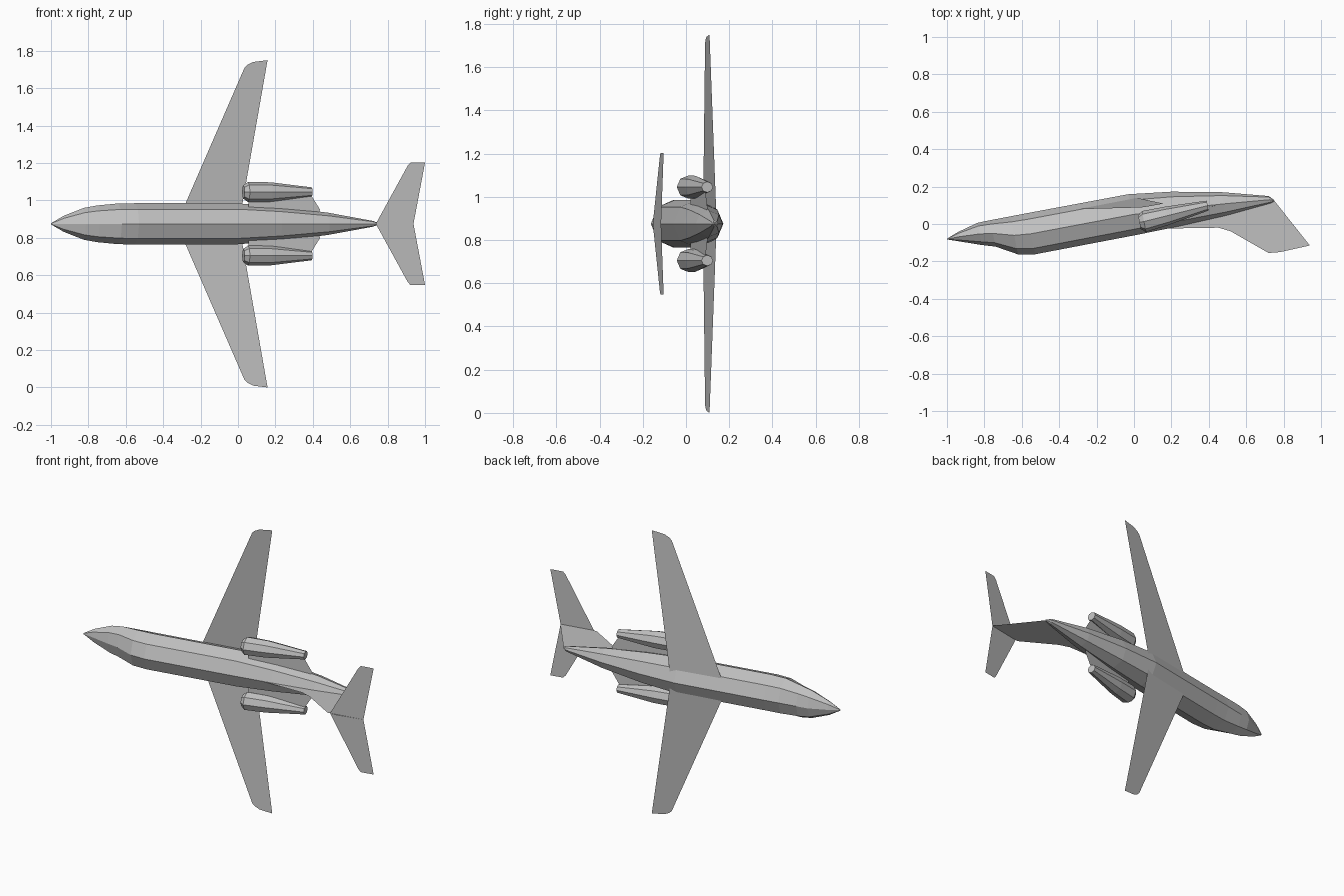
import bpy, math
from mathutils import Matrix

cube = bpy.data.objects.get("Cube")
if cube:
    bpy.data.objects.remove(cube)

# Local frame: x runs nose to tail, y points to the belly, z is the span
FRAME = Matrix.Translation((0, 0, 0.875)) @ Matrix.Rotation(math.radians(10.8), 4, 'Z')

grey = bpy.data.materials.new("light_grey")
GREY = (0.53, 0.53, 0.53, 1)
grey.use_nodes = True
grey.diffuse_color = GREY
grey.node_tree.nodes["Principled BSDF"].inputs["Base Color"].default_value = GREY


def add_part(name, verts, faces, mirror=False):
    mesh = bpy.data.meshes.new(name)
    mesh.from_pydata(verts, [], faces)
    mesh.materials.append(grey)
    obj = bpy.data.objects.new(name, mesh)
    bpy.context.collection.objects.link(obj)
    obj.matrix_world = FRAME
    if mirror:
        mod = obj.modifiers.new("Mirror", 'MIRROR')
        mod.use_axis = (False, False, True)
        mod.use_mirror_merge = False
    return obj


def loft(name, sections, span=0, sides=8, mirror=False):
    """Skin rings given as (station, top, bottom, half width)."""
    verts, faces = [], []
    for x, top, bottom, half in sections:
        for i in range(sides):
            a = math.tau * i / sides
            y = (top + bottom) / 2 - math.cos(a) * (bottom - top) / 2
            verts.append((x, y, span + half * math.sin(a)))
    for r in range(len(sections) - 1):
        for i in range(sides):
            j = (i + 1) % sides
            a, b = r * sides, (r + 1) * sides
            faces.append((a + i, a + j, b + j, b + i))
    last = (len(sections) - 1) * sides
    faces.append(tuple(reversed(range(sides))))
    faces.append(tuple(range(last, last + sides)))
    return add_part(name, verts, faces, mirror)


def sheet(name, points, mirror=False):
    return add_part(name, points, [tuple(range(len(points)))], mirror)


# Faceted body with raised cockpit and tapering tail
loft("fuselage", [
    (-0.997, 0.106, 0.110, 0.003),
    (-0.93, 0.082, 0.135, 0.042),
    (-0.82, 0.042, 0.163, 0.085),
    (-0.75, 0.02, 0.164, 0.098),
    (-0.64, -0.043, 0.164, 0.109),
    (-0.55, -0.06, 0.164, 0.110),
    (0.0, -0.06, 0.162, 0.110),
    (0.23, -0.057, 0.132, 0.092),
    (0.49, -0.048, 0.08, 0.060),
    (0.735, -0.028, 0.012, 0.015),
    (0.76, -0.022, -0.014, 0.004),
])

# Engine pods beside the rear body
loft("engines", [
    (0.03, -0.033, 0.040, 0.036),
    (0.055, -0.054, 0.060, 0.054),
    (0.18, -0.040, 0.060, 0.052),
    (0.405, -0.004, 0.050, 0.025),
], span=0.17, mirror=True)

# Thin swept wings with slight dihedral and clipped tips
def wing_point(x, span):
    y = 0.131 - 0.07 * (span - 0.108)
    c, s = math.cos(math.radians(10.8)), math.sin(math.radians(10.8))
    return ((x + y * s) / c, y, span)

sheet("wings", [wing_point(x, z) for x, z in (
    (-0.315, 0.03), (0.035, 0.835), (0.05, 0.85), (0.08, 0.865),
    (0.158, 0.875), (0.01, 0.03))], mirror=True)

# Pylons joining the pods to the body
sheet("engine_pylons", [(0.06, 0.01, 0.05), (0.06, 0.01, 0.17),
                        (0.39, 0.015, 0.17), (0.45, 0.015, 0.075),
                        (0.43, 0.015, 0.04)], mirror=True)

# Upright fin with a long dorsal fillet
sheet("tail_fin", [(0.13, -0.05, 0), (0.44, -0.104, 0), (0.50, -0.135, 0),
                   (0.678, -0.287, 0), (0.74, -0.294, 0), (0.902, -0.289, 0),
                   (0.76, -0.018, 0), (0.49, 0.0, 0)])

# Swept tailplane on top of the fin
sheet("tailplane", [(0.695, -0.289, 0), (0.868, -0.289, 0.31),
                    (0.884, -0.289, 0.328), (0.963, -0.289, 0.328),
                    (0.90, -0.289, 0)], mirror=True)
